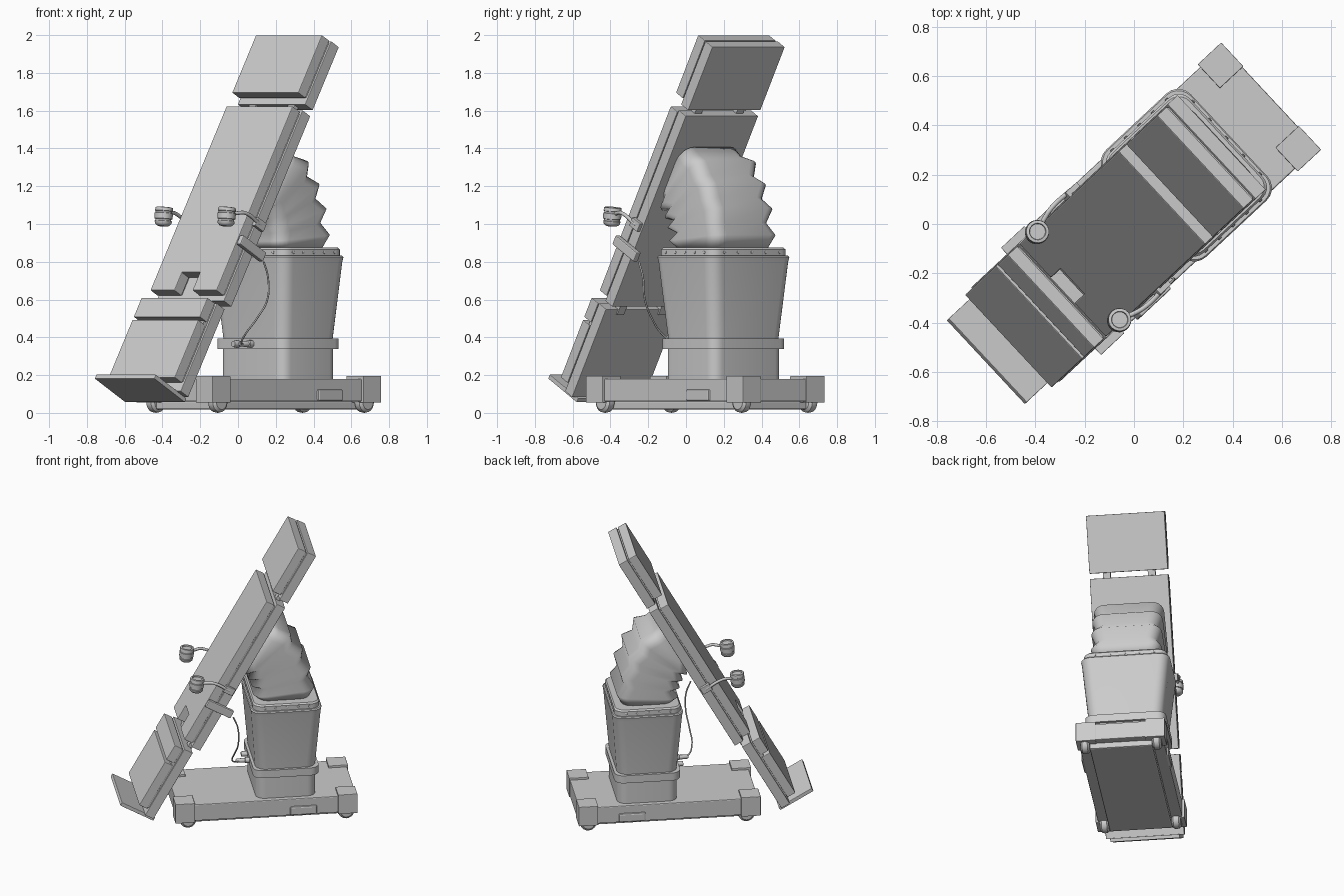
import bpy, bmesh, math
from mathutils import Matrix, Vector

if "Cube" in bpy.data.objects:
    bpy.data.objects.remove(bpy.data.objects["Cube"])

# Frames: BASE = floor frame (u along length, v across); TABLE = (t along top, v across, n off surface)
BASE = Matrix.Rotation(math.radians(43), 4, 'Z')
FLAT = Matrix.Rotation(math.radians(-60.5), 4, 'Y')
TABLE = BASE @ FLAT


def finish(name, bm, frame, bevel=0.0, smooth=0):
    bmesh.ops.recalc_face_normals(bm, faces=bm.faces)
    me = bpy.data.meshes.new(name)
    bm.to_mesh(me)
    bm.free()
    ob = bpy.data.objects.new(name, me)
    bpy.context.collection.objects.link(ob)
    ob.matrix_world = frame
    if bevel:
        m = ob.modifiers.new("bevel", 'BEVEL')
        m.width, m.segments, m.limit_method = bevel, 2, 'ANGLE'
    if smooth:
        bpy.ops.object.select_all(action='DESELECT')
        ob.select_set(True)
        bpy.context.view_layer.objects.active = ob
        bpy.ops.object.shade_smooth_by_angle(angle=math.radians(smooth))
    return ob


def loft(name, rings, frame, bevel=0.0, smooth=0):
    bm = bmesh.new()
    vs = [[bm.verts.new(p) for p in r] for r in rings]
    n = len(vs[0])
    for a, b in zip(vs, vs[1:]):
        for i in range(n):
            bm.faces.new((a[i], a[(i + 1) % n], b[(i + 1) % n], b[i]))
    bm.faces.new(vs[0])
    bm.faces.new(vs[-1])
    return finish(name, bm, frame, bevel, smooth)


def prism(name, pts, lo, hi, frame, bevel=0.003):
    return loft(name, [[(x, y, z) for x, y in pts] for z in (lo, hi)], frame, bevel)


def box(name, x, y, z, frame, bevel=0.003):
    return prism(name, [(x[0], y[0]), (x[1], y[0]), (x[1], y[1]), (x[0], y[1])], *z, frame, bevel)


def rrect(hu, hv, r, seg=5):
    out = []
    for k, (su, sv) in enumerate([(1, 1), (-1, 1), (-1, -1), (1, -1)]):
        for i in range(seg + 1):
            a = math.pi / 2 * (k + i / seg)
            out.append((su * (hu - r) + r * math.cos(a), sv * (hv - r) + r * math.sin(a)))
    return out


def lathe(name, profile, centre, axis, frame, seg=20):
    q = Vector(axis).to_track_quat('Z', 'Y')
    rings = [[Vector(centre) + q @ Vector((r * math.cos(2 * math.pi * i / seg),
              r * math.sin(2 * math.pi * i / seg), h)) for i in range(seg)] for r, h in profile]
    return loft(name, rings, frame, smooth=35)


def tube(name, pts, radius, frame):
    cu = bpy.data.curves.new(name, 'CURVE')
    cu.dimensions, cu.bevel_depth, cu.bevel_resolution, cu.use_fill_caps = '3D', radius, 3, True
    s = cu.splines.new('BEZIER')
    s.bezier_points.add(len(pts) - 1)
    for p, c in zip(s.bezier_points, pts):
        p.co, p.handle_left_type, p.handle_right_type = c, 'AUTO', 'AUTO'
    ob = bpy.data.objects.new(name, cu)
    bpy.context.collection.objects.link(ob)
    ob.matrix_world = frame


# Wheeled base
box("base_slab", (-.445, .755), (-.282, .282), (.06, .18), BASE, .006)
box("base_undertray", (-.40, .71), (-.21, .21), (.018, .062), BASE, .008)
for s in (-1, 1):
    box("side_pedal", (.31, .49), sorted((s * .26, s * .293)), (.062, .125), BASE, .01)
    for u0, uw in ((-.46, -.37), (.63, .69)):
        box("corner_block", (u0, u0 + .13), sorted((s * .165, s * .297)), (.055, .195), BASE)
        lathe("caster_wheel", [(.038, -.03), (.053, -.018), (.056, 0), (.053, .018), (.038, .03)],
              (uw, s * .24, .056), (0, 1, 0), BASE)

# Column with collar and flared shroud
COL = BASE @ Matrix.Translation((.29, 0, 0))


def column(name, levels, r):
    loft(name, [[(x, y, z) for x, y in rrect(hu, hv, r)] for hu, hv, z in levels], COL, 0, 35)


column("column_lower", [(.20, .25, .17), (.20, .25, .36)], .06)
column("column_collar", [(.22, .27, .338), (.22, .27, .393)], .06)
column("column_shroud", [(.20, .25, .38), (.233, .292, .80), (.237, .297, .825), (.232, .292, .832)], .07)
column("column_flange", [(.222, .278, .83), (.222, .278, .865), (.214, .27, .875)], .06)

# Flange screws
for s in (-1, 1):
    for i in range(5):
        a = -1 + i / 2
        for c, ax in (((a * .15, s * .278, .85), (0, s, 0)), ((s * .222, a * .2, .85), (s, 0, 0))):
            lathe("flange_screw", [(.008, -.004), (.008, .003), (.005, .005)], c, ax, COL, 8)

# Folded bellows bending from column to table
p0, p1 = Vector((.285, 0, .87)), Vector((.285, 0, 1.13))
p2 = FLAT @ Vector((1.155, 0, .54))
rings = []
N = 9
for i in range(N + 1):
    f = i / N
    a, b = p0.lerp(p1, f), p1.lerp(p2, f)
    p, d = a.lerp(b, f), (b - a).normalized()
    side = Vector((d.z, 0, -d.x))
    grow = .024 if i % 2 and i < N else -.012
    rings.append([p + side * x + Vector((0, y, 0))
                  for x, y in rrect(.182 + grow, .218 + grow * .75, .075)])
loft("bellows", rings, BASE, 0, 120)


# Table sections: board, recessed core and cushion
def section(name, t0, t1, drop, board, cushion=None):
    box(name + "_board", board, (-.262, .262), (.53 + drop, .594 + drop), TABLE)
    box(name + "_core", (t0 + .01, t1 - .01), (-.25, .25), (.59 + drop, .606 + drop), TABLE, 0)
    if cushion is None:
        cushion = [(t0, -.257), (t1, -.257), (t1, .257), (t0, .257)]
    prism(name + "_cushion", cushion, .603 + drop, .664 + drop, TABLE, .004)


section("head", 1.572, 1.923, 0, (1.54, 1.925))
section("back", .49, 1.49, 0, (.345, 1.505),
        [(.37, -.257), (1.49, -.257), (1.49, .257), (.37, .257), (.37, .07), (.48, .07), (.48, -.07), (.37, -.07)])
for s in (-1, 1):
    box("seat_core", (.38, .51), sorted((s * .08, s * .25)), (.59, .606), TABLE, 0)
section("foot", -.18, .17, .036, (-.225, .31))
box("foot_upper_core", (.16, .295), (-.25, .25), (.626, .655), TABLE, 0)
box("foot_upper_cushion", (.188, .305), (-.257, .257), (.639, .70), TABLE, .004)
box("foot_plate", (-.247, -.222), (-.232, .232), (.55, .805), TABLE)

# Hinges between the sections
for s in (-1, 1):
    for t0, t1 in ((1.48, 1.57), (.28, .37)):
        box("hinge", (t0, t1), (s * .15 - .025, s * .15 + .025), (.558, .588), TABLE, 0)

# Patient grips on bent arms
for s in (-1, 1):
    v = s * .275
    box("grip_clamp", (.795, .845), sorted((s * .255, s * .283)), (.54, .61), TABLE)
    tube("grip_arm", [(.82, v, .57), (.82, v, .70), (.80, s * .265, .735), (.77, s * .25, .77)], .010, TABLE)
    lathe("grip_drum", [(.022, -.058), (.034, -.054), (.044, -.043), (.046, -.03), (.042, -.028), (.042, -.02),
                        (.048, -.018), (.049, .012), (.044, .014), (.044, .022), (.048, .024), (.046, .042),
                        (.034, .044), (.032, .036)],
          (.757, s * .244, .785), (.9, 0, .4), TABLE)

# Hand control with cable and plug
box("hand_control", (.65, .705), (-.295, -.262), (.475, .665), TABLE, .006)
tube("control_cable", [(-.07, -.275, .80), (-.04, -.275, .72), (-.035, -.265, .60), (-.05, -.20, .50),
                       (-.055, -.11, .41), (-.02, -.05, .367), (.04, -.03, .365)], .005, BASE)
lathe("cable_plug", [(.008, -.06), (.014, -.05), (.016, .0), (.02, .005), (.02, .04)],
      (.04, -.03, .365), (1, 0, 0), BASE, 12)
lathe("socket_cap", [(.016, -.03), (.018, -.02), (.018, .03)], (.06, .07, .365), (1, 0, 0), BASE, 12)
